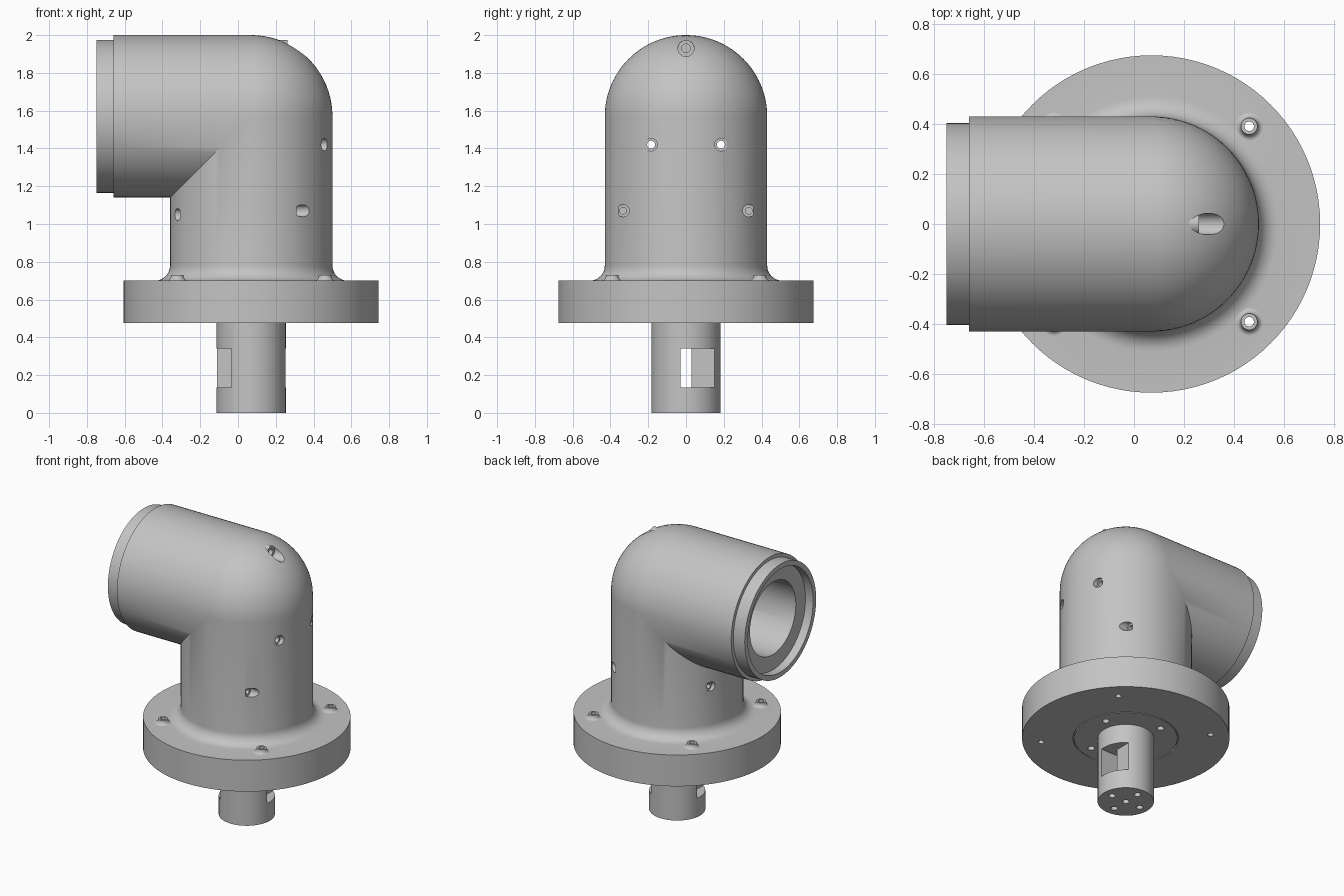
import bpy, bmesh
from math import sin, cos, pi, radians
from mathutils import Matrix, Vector

if "Cube" in bpy.data.objects:
    bpy.data.objects.remove(bpy.data.objects["Cube"])

AXIS_X = 0.07      # column axis
ELBOW_Z = 1.57     # pipe axis
R, BORE = 0.43, 0.26

gray = bpy.data.materials.new("plain_gray")
gray.use_nodes = True
gray.diffuse_color = (0.55, 0.55, 0.55, 1)
gray.node_tree.nodes["Principled BSDF"].inputs["Base Color"].default_value = gray.diffuse_color


def skin(name, rings, loop=False):
    """Bridge a list of point rings into a closed surface."""
    bm = bmesh.new()
    rows = [[bm.verts.new(p) for p in ring] for ring in rings]
    n = len(rows[0])
    pairs = list(zip(rows, rows[1:]))
    if loop:
        pairs.append((rows[-1], rows[0]))
    else:
        bm.faces.new(rows[0])
        bm.faces.new(rows[-1])
    for a, b in pairs:
        for i in range(n):
            j = (i + 1) % n
            bm.faces.new((a[i], a[j], b[j], b[i]))
    bmesh.ops.remove_doubles(bm, verts=bm.verts, dist=1e-5)
    bmesh.ops.recalc_face_normals(bm, faces=bm.faces)
    mesh = bpy.data.meshes.new(name)
    bm.to_mesh(mesh)
    bm.free()
    mesh.materials.append(gray)
    obj = bpy.data.objects.new(name, mesh)
    bpy.context.collection.objects.link(obj)
    return obj


def lathe(name, profile, origin, along_x=False, n=32, loop=False):
    """Revolve (radius, height) points around z, or around x."""
    turn = Matrix.Rotation(pi / 2, 3, 'Y') if along_x else Matrix.Identity(3)
    rings = [[Vector(origin) + turn @ Vector((r * cos(2 * pi * i / n), r * sin(2 * pi * i / n), h))
              for i in range(n)] for r, h in profile]
    return skin(name, rings, loop)


def box(name, lo, hi):
    corners = [(lo[0], lo[1]), (hi[0], lo[1]), (hi[0], hi[1]), (lo[0], hi[1])]
    return skin(name, [[(x, y, z) for x, y in corners] for z in (lo[2], hi[2])])


def activate(obj):
    bpy.ops.object.select_all(action='DESELECT')
    obj.select_set(True)
    bpy.context.view_layer.objects.active = obj


def cut(obj, cutters):
    activate(obj)
    for c in cutters:
        mod = obj.modifiers.new("cut", 'BOOLEAN')
        mod.operation, mod.solver, mod.object = 'DIFFERENCE', 'EXACT', c
        bpy.ops.object.modifier_apply(modifier=mod.name)
        bpy.data.objects.remove(c)


def smooth(obj):
    activate(obj)
    bpy.ops.object.shade_smooth_by_angle(angle=radians(30))


# Rings of the elbow body: level on the column, rolling over the bend, upright on the pipe
N = 96
CIRCLE = [(cos(2 * pi * i / N), sin(2 * pi * i / N)) for i in range(N)]


def level(r, z):
    return [(AXIS_X + r * c, r * s, z) for c, s in CIRCLE]


def upright(r, x):
    return [(x, r * s, ELBOW_Z + r * c) for c, s in CIRCLE]


def bend(r, steps=20):
    rings = []
    for k in range(steps + 1):
        a = pi / 2 * k / steps
        rings.append([(AXIS_X + r * c * (cos(a) if c > -1e-6 else 1), r * s,
                       ELBOW_Z + r * c * (sin(a) if c > -1e-6 else 1)) for c, s in CIRCLE])
    return rings


# Body: flange, filleted column, domed elbow, pipe with lip, then the bore back inside
fillet = [level(R + 0.08 * (1 - sin(a)), 0.78 - 0.08 * cos(a))
          for a in (pi / 2 * k / 8 for k in range(9))]
rings = [level(0.675, 0.475), level(0.675, 0.70)] + fillet + bend(R)
rings += [upright(r, x) for r, x in ((R, -0.66), (0.405, -0.66), (0.405, -0.75),
                                     (0.37, -0.75), (0.37, -0.69), (BORE, -0.69))]
rings += bend(BORE)[::-1] + [level(BORE, 0.80)]
body = skin("elbow_body", rings)


def screw_hole(y, z, floor, out, inner_end, r1, r2):
    """Counterbored hole along x, opening towards x = out."""
    return lathe("cutter", [(r1, out), (r1, floor), (r2, floor), (r2, inner_end)], (0, y, z), True)


cutters = [screw_hole(0, 1.93, 0.26, 0.7, 0.18, 0.043, 0.023)]
for side in (-1, 1):
    cutters.append(screw_hole(side * 0.185, 1.42, 0.44, 0.7, 0.12, 0.033, 0.021))
    cutters.append(screw_hole(side * 0.333, 1.07, 0.31, 0.7, 0.20, 0.032, 0.018))
    cutters.append(screw_hole(side * 0.18, 1.05, -0.305, -0.5, -0.2, 0.032, 0.018))

# Flange bolt holes with raised bosses, and blind holes underneath
boss_profile = [(0.055 - 0.022 * sin(a), 0.73 - 0.03 * cos(a))
                for a in (pi / 2 * k / 6 for k in range(7))]
boss_profile = [(0.055, 0.69)] + boss_profile + [(0.019, 0.73), (0.019, 0.69)]
for k in range(4):
    a = radians(45 + 90 * k)
    spot = (AXIS_X + 0.553 * cos(a), 0.553 * sin(a), 0)
    smooth(lathe(f"bolt_boss_{k + 1}", boss_profile, spot, loop=True))
    cutters.append(lathe("cutter", [(0.019, 0.4), (0.019, 0.8)], spot))
    a = radians(20 + 90 * k)
    spot = (AXIS_X + 0.26 * cos(a), 0.26 * sin(a), 0)
    cutters.append(lathe("cutter", [(0.023, 0.4), (0.023, 0.55)], spot))

# Fine ring groove under the flange
cutters.append(lathe("cutter", [(0.336, 0.4), (0.343, 0.4), (0.343, 0.487), (0.336, 0.487)],
                     (AXIS_X, 0, 0), n=N, loop=True))
cut(body, cutters)
smooth(body)

# Small port boss near the top of the dome
smooth(lathe("port_boss", [(0.043, 0.19), (0.043, 0.261), (0.023, 0.261), (0.023, 0.19)],
             (0, 0, 1.93), True, loop=True))

# Shaft with two offset side pockets, joined by a slot, and end holes
shaft = lathe("shaft", [(0.183, 0), (0.183, 0.48)], (AXIS_X, 0, 0), n=64)
low, high = 0.135, 0.34
cutters = [box("cutter", (-0.3, -0.15, low), (-0.03, 0.03, high)),
           box("cutter", (0.17, -0.03, low), (0.4, 0.15, high)),
           box("cutter", (-0.1, -0.03, low), (0.2, 0.03, high))]
for dx, dy in ((0, 0), (1, 0), (-1, 0), (0, 1), (0, -1)):
    cutters.append(lathe("cutter", [(0.022, -0.1), (0.022, 0.08)],
                         (AXIS_X + 0.117 * dx, 0.117 * dy, 0)))
cut(shaft, cutters)
smooth(shaft)
